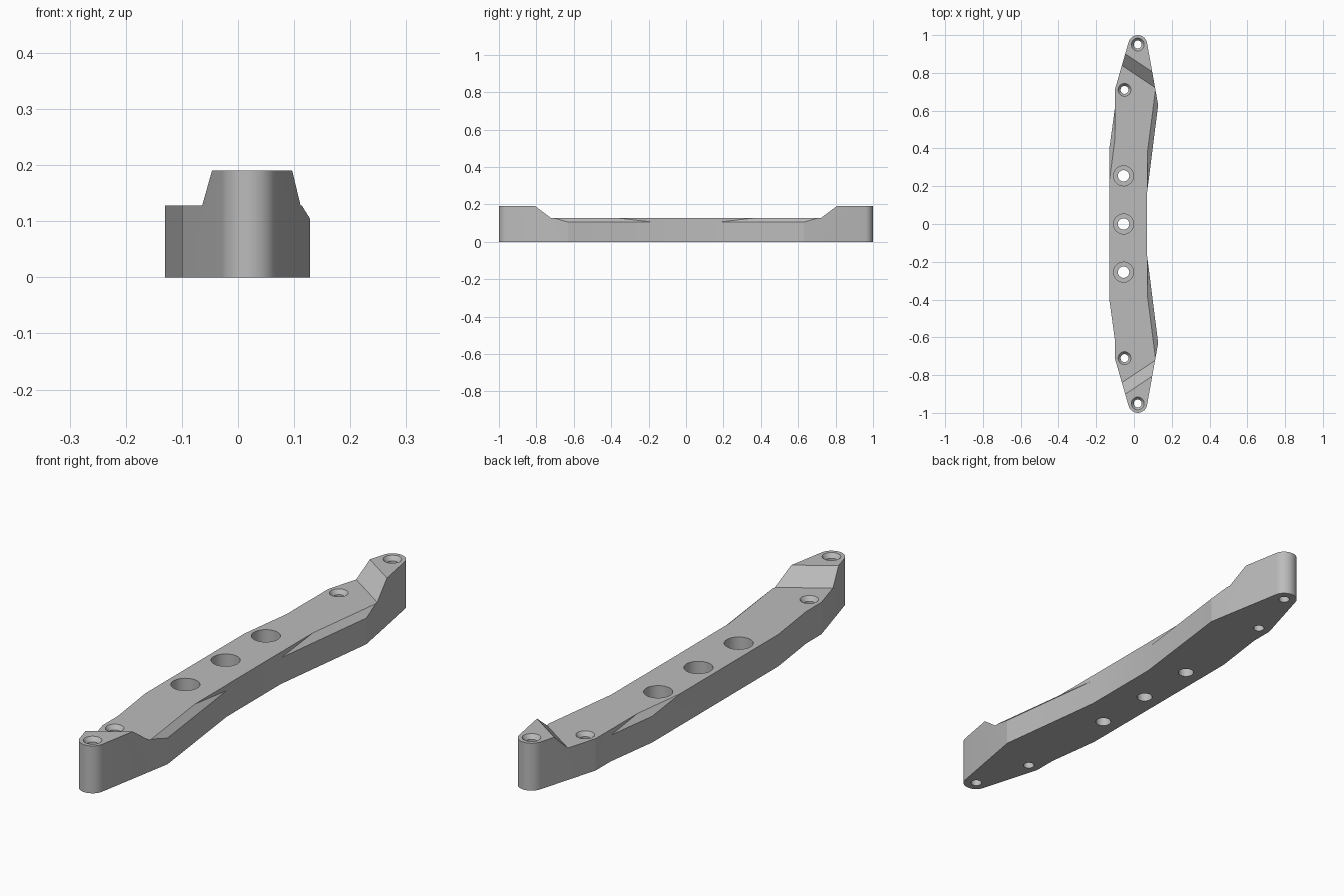
import bpy, bmesh
from math import cos, sin, radians
from mathutils import Vector

cube = bpy.data.objects.get("Cube")
if cube:
    bpy.data.objects.remove(cube)

grey = bpy.data.materials.new("mid_grey")
grey.use_nodes = True
grey.diffuse_color = (0.5, 0.5, 0.5, 1)
grey.node_tree.nodes["Principled BSDF"].inputs["Base Color"].default_value = (0.5, 0.5, 0.5, 1)


def loft(name, rings):
    """Solid skinned through matching rings of points, capped at both ends."""
    bm = bmesh.new()
    loops = [[bm.verts.new(p) for p in ring] for ring in rings]
    n = len(loops[0])
    for a, b in zip(loops, loops[1:]):
        for i in range(n):
            j = (i + 1) % n
            bm.faces.new((a[i], a[j], b[j], b[i]))
    bm.faces.new(loops[0][::-1])
    bm.faces.new(loops[-1])
    bmesh.ops.recalc_face_normals(bm, faces=bm.faces)
    mesh = bpy.data.meshes.new(name)
    bm.to_mesh(mesh)
    bm.free()
    obj = bpy.data.objects.new(name, mesh)
    bpy.context.collection.objects.link(obj)
    return obj


def bore(name, x, y, profile):
    """Round cutter from (radius, height) pairs."""
    angles = [radians(7.5 * i) for i in range(48)]
    return loft(name, [[(x + r * cos(a), y + r * sin(a), z) for a in angles]
                       for r, z in profile])


def wedge(name, low, high):
    """Column standing on a sloped strip, stretched past the body's side."""
    low, high = [Vector(p) for p in low], [Vector(p) for p in high]
    low = [a + 0.3 * (a - b) for a, b in zip(low, high)]
    low[1] += 0.15 * (low[1] - low[0])
    high[1] += 0.15 * (high[1] - high[0])
    base = low + high[::-1]
    return loft(name, [base, [(p.x, p.y, 0.4) for p in base]])


# Body: curved bar outline with rounded ends
cap = [(0.02 + 0.05 * cos(radians(a)), 0.95 + 0.05 * sin(radians(a)))
       for a in [10 + 155 * i / 16 for i in range(17)]]
half = ([(0.07, 0.17), (0.128, 0.63)] + cap
        + [(-0.10, 0.715), (-0.10, 0.62), (-0.13, 0.40)])
outline = half + [(x, -y) for x, y in reversed(half)]
body = loft("mounting_bar", [[(x, y, z) for x, y in outline] for z in (0, 0.19)])
body.data.materials.append(grey)

cutters = []

# Lowered middle with slanted ramps at both ends
rings = []
for z, reach in ((0.128, 0.797), (0.252, 0.943)):
    rings.append([(x, s * (reach - 0.667 * x), z)
                  for x, s in ((-0.3, -1), (0.3, -1), (0.3, 1), (-0.3, 1))])
cutters.append(loft("middle_cutter", rings))

# Sloped side chamfers
for s in (-1, 1):
    cutters.append(wedge("side_chamfer_cutter",
                         [(0.0705, s * 0.174, 0.105), (0.128, s * 0.63, 0.105)],
                         [(0.0705, s * 0.374, 0.128), (0.115, s * 0.72, 0.128)]))
cutters.append(wedge("rear_chamfer_cutter",
                     [(-0.1005, 0.617, 0.105), (-0.13, 0.40, 0.105)],
                     [(-0.1005, 0.452, 0.128), (-0.13, 0.225, 0.128)]))

# Counterbored centre holes
for y in (-0.255, 0, 0.255):
    cutters.append(bore("centre_hole_cutter", -0.055, y,
                        [(0.03, -0.1), (0.03, 0.05), (0.053, 0.05), (0.053, 0.3)]))

# Countersunk screw holes
for x, y, top in ((-0.05, 0.71, 0.128), (0.02, 0.95, 0.19)):
    for s in (-1, 1):
        cutters.append(bore("screw_hole_cutter", x, s * y,
                            [(0.021, -0.1), (0.021, top - 0.017),
                             (0.034, top), (0.034, top + 0.1)]))

for cutter in cutters:
    cutter.hide_render = True
    cutter.hide_set(True)
    mod = body.modifiers.new("cut", "BOOLEAN")
    mod.operation = "DIFFERENCE"
    mod.solver = "EXACT"
    mod.object = cutter

# Apply the cuts, then drop the helpers
bpy.context.view_layer.objects.active = body
body.select_set(True)
for mod in list(body.modifiers):
    bpy.ops.object.modifier_apply(modifier=mod.name)
for cutter in cutters:
    bpy.data.objects.remove(cutter)
bpy.ops.object.shade_smooth_by_angle(angle=radians(12))
